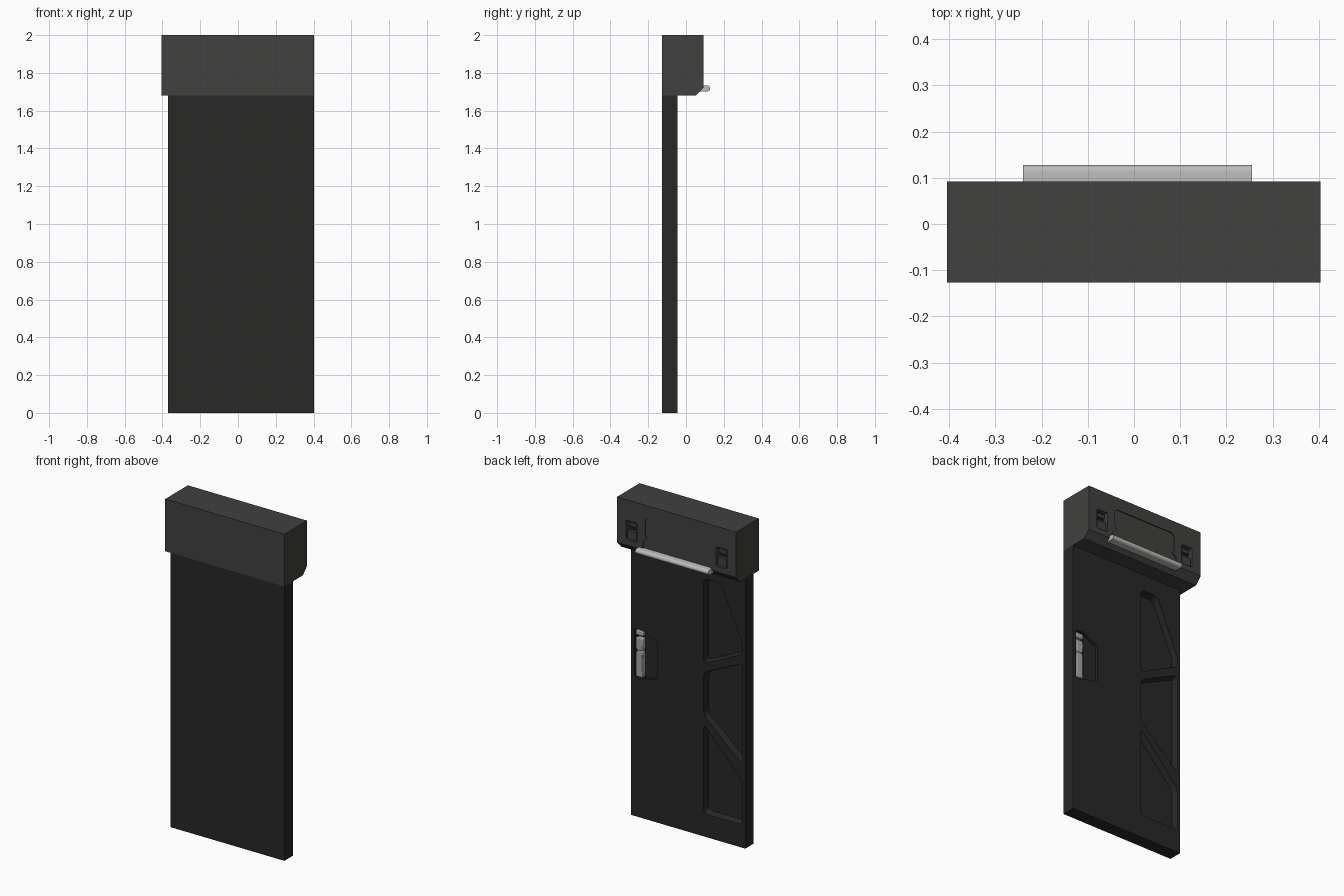
import bpy, bmesh, math
from mathutils import Vector

if "Cube" in bpy.data.objects:
    bpy.data.objects.remove(bpy.data.objects["Cube"])


def material(name, value):
    m = bpy.data.materials.new(name)
    m.diffuse_color = (value, value, value * 0.98, 1)
    m.use_nodes = True
    m.node_tree.nodes["Principled BSDF"].inputs["Base Color"].default_value = m.diffuse_color
    return m


DOOR = material("door_dark", 0.021)
HOUSING = material("housing_grey", 0.052)
BLACK = material("recess_black", 0.012)
METAL = material("handle_metal", 0.38)
LIGHT = material("light_bar_grey", 0.5)


def rounded(points, radius, steps=4):
    """Replace each corner of a polygon by a short curve."""
    out = []
    for i, p in enumerate(points):
        p = Vector(p)
        a = Vector(points[i - 1]) - p
        b = Vector(points[(i + 1) % len(points)]) - p
        s = p + a.normalized() * min(radius, a.length * 0.45)
        e = p + b.normalized() * min(radius, b.length * 0.45)
        for k in range(steps + 1):
            t = k / steps
            out.append(s * (1 - t) ** 2 + p * 2 * t * (1 - t) + e * t * t)
    return out


def prism(name, points, lo, hi, mat, axis="Y", taper=1.0):
    """Extrude an XZ outline along y, or a YZ outline along x; taper scales the lo end."""
    pts = [Vector(p) for p in points]
    centre = sum(pts, Vector((0, 0))) / len(pts)
    bm = bmesh.new()
    rings = []
    for d, s in ((lo, taper), (hi, 1.0)):
        ring = []
        for p in pts:
            q = centre + (p - centre) * s
            ring.append(bm.verts.new((q.x, d, q.y) if axis == "Y" else (d, q.x, q.y)))
        rings.append(ring)
    n = len(pts)
    for i in range(n):
        j = (i + 1) % n
        bm.faces.new((rings[0][i], rings[0][j], rings[1][j], rings[1][i]))
    bm.faces.new(rings[0])
    bm.faces.new(rings[1])
    bmesh.ops.recalc_face_normals(bm, faces=bm.faces)
    mesh = bpy.data.meshes.new(name)
    bm.to_mesh(mesh)
    bm.free()
    ob = bpy.data.objects.new(name, mesh)
    mesh.materials.append(mat)
    bpy.context.collection.objects.link(ob)
    return ob


def rect(x0, x1, z0, z1):
    return [(x0, z0), (x1, z0), (x1, z1), (x0, z1)]


def cut(target, cutter):
    """Subtract the cutter from the target and discard it."""
    cutter.hide_render = True
    mod = target.modifiers.new("recess", "BOOLEAN")
    mod.operation = "DIFFERENCE"
    mod.solver = "EXACT"
    mod.object = cutter
    bpy.context.view_layer.objects.active = target
    bpy.ops.object.modifier_apply(modifier=mod.name)
    bpy.data.objects.remove(cutter)


def smooth(ob):
    bpy.ops.object.select_all(action="DESELECT")
    ob.select_set(True)
    bpy.context.view_layer.objects.active = ob
    bpy.ops.object.shade_smooth_by_angle(angle=math.radians(35))


FRONT, DOOR_BACK, BOX_BACK = -0.127, -0.045, 0.092

# Door slab with three lightening pockets between slanted ribs
door = prism("door_panel", rect(-0.37, 0.403, 0, 1.68), FRONT, DOOR_BACK, DOOR)
pockets = [
    [(-0.088, 1.055), (-0.088, 1.58), (-0.205, 1.58), (-0.352, 1.24), (-0.352, 1.185)],
    [(-0.088, 0.74), (-0.088, 1.005), (-0.352, 1.13), (-0.352, 0.51)],
    [(-0.088, 0.14), (-0.088, 0.69), (-0.352, 0.405), (-0.352, 0.14)],
]
for outline in pockets:
    cut(door, prism("pocket_cutter", rounded(outline, 0.03),
                    DOOR_BACK - 0.04, DOOR_BACK + 0.001, DOOR, taper=0.95))

# Handle recess: shallow finger plate and a deeper slot
plate = [(0.382, 0.845), (0.225, 0.875), (0.225, 1.1), (0.32, 1.15), (0.382, 1.15)]
cut(door, prism("plate_cutter", rounded(plate, 0.02), DOOR_BACK - 0.018, DOOR_BACK + 0.01, DOOR))
cut(door, prism("slot_cutter", rounded(rect(0.32, 0.38, 0.85, 1.145), 0.008),
                DOOR_BACK - 0.035, DOOR_BACK + 0.01, DOOR))

# Handle: lock cap, upper grip and waisted lower grip
handle_parts = [
    ("handle_lock_cap", rect(0.326, 0.375, 1.11, 1.14)),
    ("handle_upper_grip", [(0.327, 1.03), (0.335, 1.018), (0.366, 1.018), (0.375, 1.03),
                           (0.375, 1.095), (0.327, 1.095)]),
    ("handle_lower_grip", [(0.327, 0.856), (0.375, 0.856), (0.375, 1.0), (0.366, 1.018),
                           (0.335, 1.018), (0.327, 1.0)]),
]
for name, outline in handle_parts:
    part = prism(name, outline, DOOR_BACK - 0.034, DOOR_BACK - 0.002, METAL)
    bev = part.modifiers.new("soft_edges", "BEVEL")
    bev.width, bev.segments = 0.005, 2
    smooth(part)

# Header box with chamfered lower back edge
profile = [(FRONT, 1.68), (0.052, 1.68), (BOX_BACK, 1.722), (BOX_BACK, 2.0), (FRONT, 2.0)]
box = prism("header_box", profile, -0.404, 0.403, HOUSING, axis="X")

# Shallow centre panel that flares out above the light bar
half = [(0.2, 1.922), (0.215, 1.9), (0.215, 1.815), (0.2, 1.8), (0.228, 1.775), (0.228, 1.732)]
panel = half + [(-x, z) for x, z in reversed(half)]
cut(box, prism("panel_cutter", panel, BOX_BACK - 0.006, BOX_BACK + 0.01, HOUSING))

# Latches on both sides of the panel
for side, label in ((1, "left"), (-1, "right")):
    cx = side * 0.305
    cut(box, prism("latch_cutter", rounded(rect(cx - 0.038, cx + 0.038, 1.755, 1.875), 0.01),
                   BOX_BACK - 0.03, BOX_BACK + 0.01, HOUSING))
    prism("latch_slot_" + label, rect(cx - 0.03, cx + 0.03, 1.812, 1.84),
          BOX_BACK - 0.031, BOX_BACK - 0.026, BLACK)
    prism("latch_lever_" + label, rect(cx - 0.031, cx + 0.031, 1.76, 1.812),
          BOX_BACK - 0.031, BOX_BACK - 0.006, HOUSING)
    prism("latch_hook_" + label, rect(cx - 0.025, cx + 0.025, 1.838, 1.862),
          BOX_BACK - 0.031, BOX_BACK - 0.012, HOUSING)

# Light bar: flat strip with a rounded nose
r, cy, cz = 0.0155, 0.1125, 1.7175
section = [(0.075, cz - r)]
section += [(cy + r * math.cos(a), cz + r * math.sin(a))
            for a in (math.radians(-90 + 15 * i) for i in range(13))]
section += [(0.075, cz + r)]
smooth(prism("light_bar", section, -0.24, 0.255, LIGHT, axis="X"))
